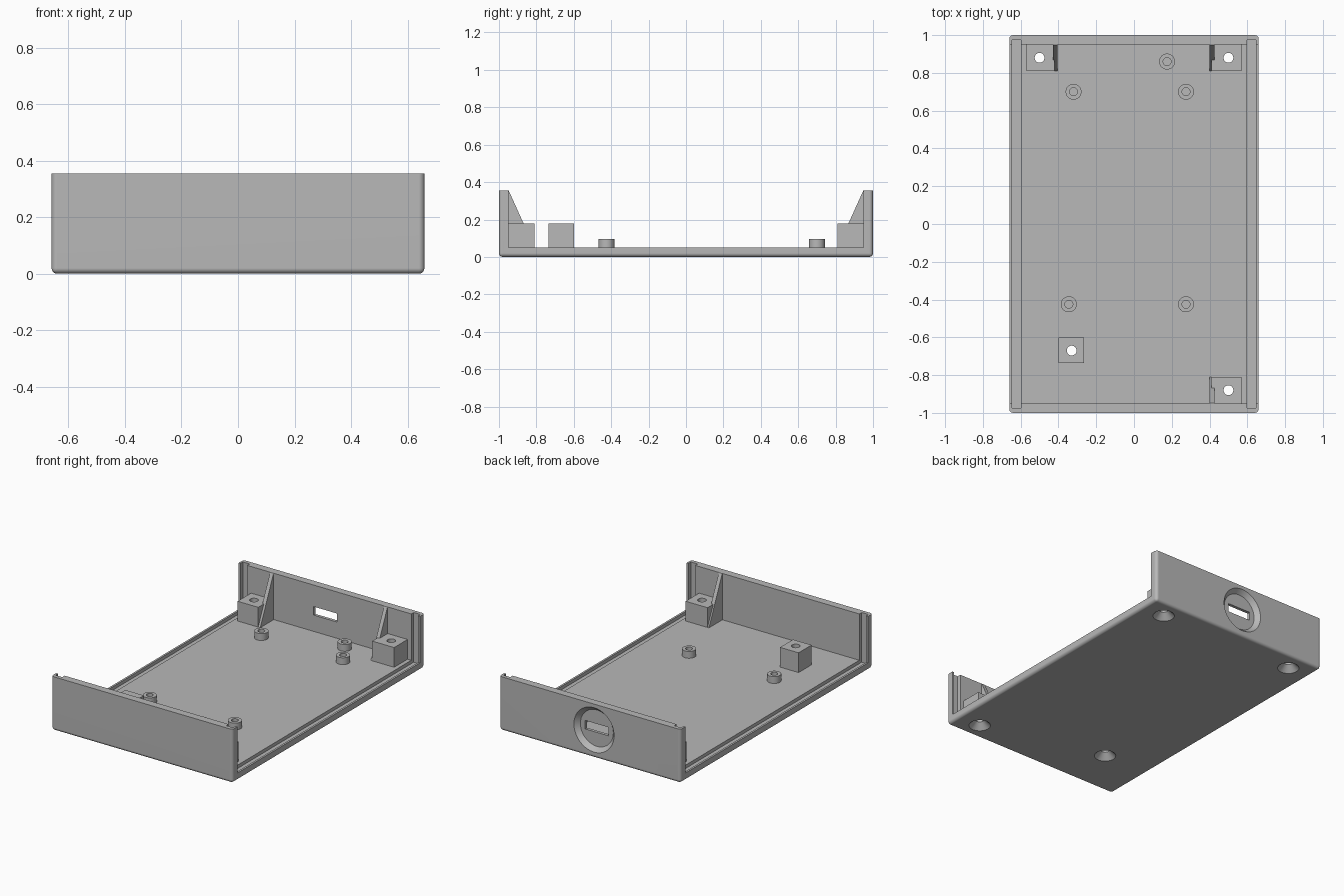
import bpy, bmesh
from math import radians
from mathutils import Matrix

HALF_X, HALF_Y, TOP = 0.66, 1.0, 0.355
FLOOR, INNER_Y = 0.05, 0.95
POST_TOP, HOLE_R = 0.18, 0.026

cube = bpy.data.objects.get("Cube")
if cube:
    bpy.data.objects.remove(cube, do_unlink=True)

grey = bpy.data.materials.new("plastic grey")
grey.use_nodes = True
colour = (0.48, 0.48, 0.48, 1)
grey.diffuse_color = colour
grey.node_tree.nodes["Principled BSDF"].inputs["Base Color"].default_value = colour


def finish(name, bm):
    """Turn a bmesh into a linked object with the grey material."""
    bmesh.ops.recalc_face_normals(bm, faces=bm.faces)
    mesh = bpy.data.meshes.new(name)
    bm.to_mesh(mesh)
    bm.free()
    mesh.materials.append(grey)
    obj = bpy.data.objects.new(name, mesh)
    bpy.context.collection.objects.link(obj)
    return obj


def box(name, x, y, z, fillet=0):
    """Box from (low, high) ranges; a fillet rounds all but the top edges."""
    bm = bmesh.new()
    size = [r[1] - r[0] for r in (x, y, z)]
    middle = [sum(r) / 2 for r in (x, y, z)]
    bmesh.ops.create_cube(bm, size=1, matrix=Matrix.Translation(middle) @ Matrix.Diagonal((*size, 1)))
    if fillet:
        edges = [e for e in bm.edges if min(v.co.z for v in e.verts) < z[1] - fillet]
        bmesh.ops.bevel(bm, geom=edges, offset=fillet, segments=4, profile=0.5, affect='EDGES')
    return finish(name, bm)


def cone(name, centre, r_low, r_high, depth, tilt=0):
    """Cylinder or cone along z, optionally tilted about x."""
    bm = bmesh.new()
    bmesh.ops.create_cone(bm, cap_ends=True, segments=40, radius1=r_low, radius2=r_high, depth=depth,
                          matrix=Matrix.Translation(centre) @ Matrix.Rotation(tilt, 4, 'X'))
    return finish(name, bm)


def activate(obj):
    bpy.ops.object.select_all(action='DESELECT')
    obj.select_set(True)
    bpy.context.view_layer.objects.active = obj


def cut(obj, cutter):
    """Subtract the cutter from the object, then discard the cutter."""
    cutter.hide_render = True
    mod = obj.modifiers.new("cut", 'BOOLEAN')
    mod.operation, mod.solver, mod.object = 'DIFFERENCE', 'EXACT', cutter
    activate(obj)
    bpy.ops.object.modifier_apply(modifier=mod.name)
    bpy.data.objects.remove(cutter, do_unlink=True)


def smooth(obj):
    activate(obj)
    bpy.ops.object.shade_smooth_by_angle(angle=radians(30))
    obj.modifiers.new("clean_normals", 'WEIGHTED_NORMAL').keep_sharp = True


# Tray: floor with two end walls, open at the sides
tray = box("tray", (-HALF_X, HALF_X), (-HALF_Y, HALF_Y), (0, TOP), fillet=0.02)
cut(tray, box("interior_cutter", (-1, 1), (-INNER_Y, INNER_Y), (FLOOR, 1)))

# Side panel grooves running along the floor and up both end walls
for side in (-1, 1):
    xs = sorted((side * 0.597, side * 0.647))
    cut(tray, box("groove_cutter", xs, (-0.975, 0.975), (0.028, 1)))

# Round recess and port slot in the back wall
PORT_X, PORT_Z = -0.03, 0.185
cut(tray, cone("recess_cutter", (PORT_X, 0.99, PORT_Z), 0.155, 0.12, 0.04, radians(90)))
cut(tray, box("slot_cutter", (PORT_X - 0.085, PORT_X + 0.085), (0.9, 1.1),
              (PORT_Z - 0.028, PORT_Z + 0.028)))

# Screw posts: centre of the hole, then x and y ranges of the block
POSTS = {
    "back_left_post": (0.5, 0.88, (0.41, 0.57), (0.81, 0.955)),
    "back_right_post": (-0.5, 0.88, (-0.57, -0.42), (0.81, 0.955)),
    "front_left_post": (0.5, -0.88, (0.41, 0.57), (-0.955, -0.81)),
    "front_right_post": (-0.33, -0.67, (-0.4, -0.265), (-0.735, -0.6)),
}
for name, (x, y, xs, ys) in POSTS.items():
    post = box(name, xs, ys, (FLOOR - 0.003, POST_TOP))
    cut(post, cone("hole_cutter", (x, y, 0.1), HOLE_R, HOLE_R, 0.4))
    cut(tray, cone("hole_cutter", (x, y, 0.1), HOLE_R, HOLE_R, 0.4))
    cut(tray, cone("countersink_cutter", (x, y, 0.015), 0.076, HOLE_R, 0.05))
    smooth(post)
smooth(tray)


# Triangular ribs bracing the end walls beside the corner posts
def rib(name, x, end):
    bm = bmesh.new()
    profile = [(0.81, FLOOR), (0.953, FLOOR), (0.953, TOP), (0.948, TOP)]
    face = bm.faces.new([bm.verts.new((x, end * y, z)) for y, z in profile])
    side = bmesh.ops.extrude_face_region(bm, geom=[face])
    moved = [v for v in side["geom"] if isinstance(v, bmesh.types.BMVert)]
    bmesh.ops.translate(bm, verts=moved, vec=(0.025, 0, 0))
    finish(name, bm)


rib("back_left_rib", 0.4, 1)
rib("back_right_rib", -0.43, 1)
rib("front_left_rib", 0.4, -1)

# Hollow standoffs for the circuit board
STANDOFFS = [(0.175, 0.86), (-0.32, 0.7), (0.275, 0.7), (-0.345, -0.425), (0.275, -0.425)]
for number, (x, y) in enumerate(STANDOFFS, 1):
    standoff = cone(f"standoff_{number}", (x, y, 0.071), 0.042, 0.042, 0.048)
    cut(standoff, cone("bore_cutter", (x, y, 0.07), 0.021, 0.021, 0.2))
    smooth(standoff)
